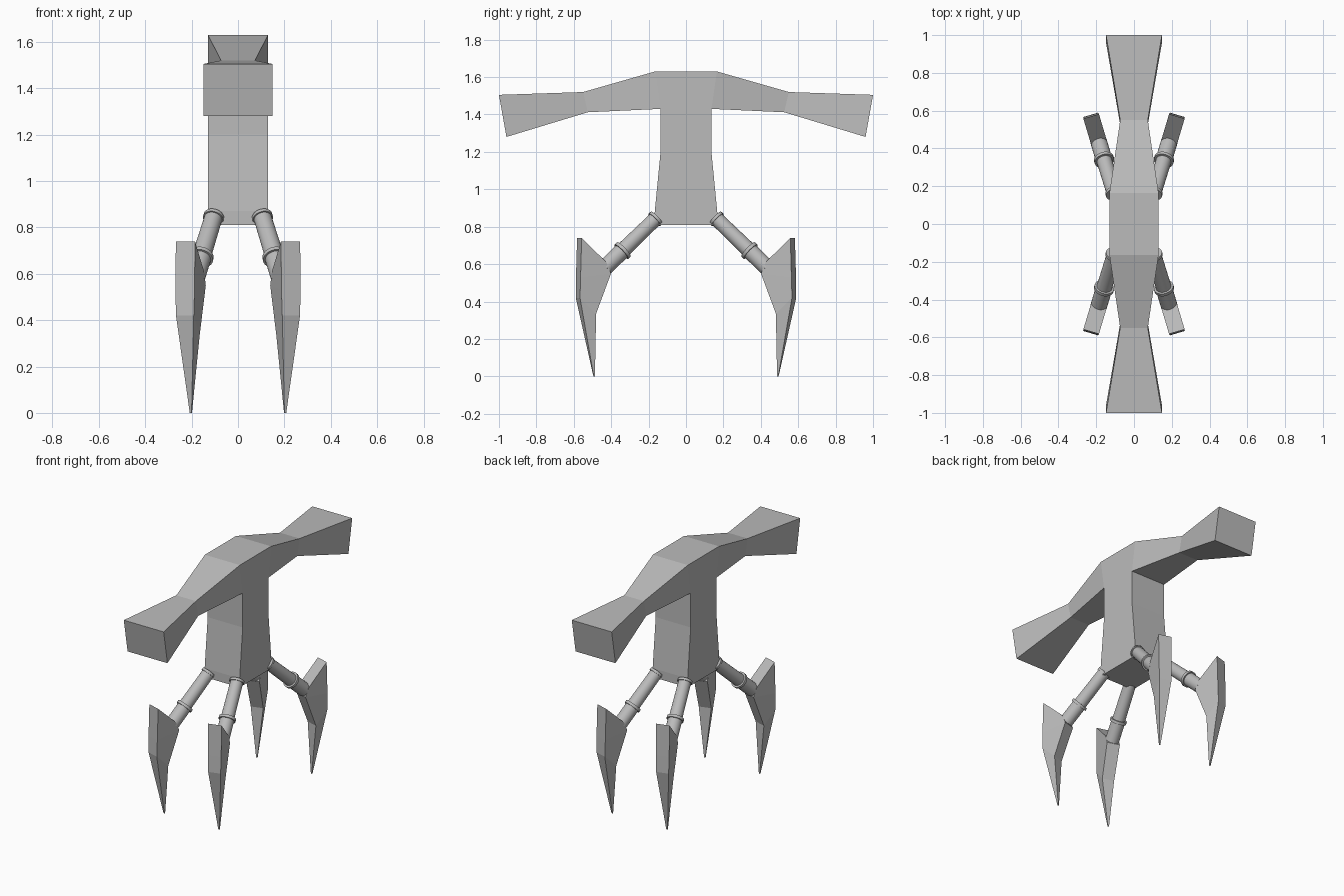
import bpy, bmesh, math
from mathutils import Vector, Matrix

if "Cube" in bpy.data.objects:
    bpy.data.objects.remove(bpy.data.objects["Cube"])

grey = bpy.data.materials.new("matte_grey")
grey.diffuse_color = (0.5, 0.5, 0.5, 1)
grey.use_nodes = True
grey.node_tree.nodes["Principled BSDF"].inputs["Base Color"].default_value = grey.diffuse_color


def make_object(name, bm, smooth=False):
    bmesh.ops.remove_doubles(bm, verts=bm.verts, dist=0.0002)
    bmesh.ops.recalc_face_normals(bm, faces=bm.faces)
    mesh = bpy.data.meshes.new(name)
    bm.to_mesh(mesh)
    bm.free()
    mesh.materials.append(grey)
    obj = bpy.data.objects.new(name, mesh)
    bpy.context.collection.objects.link(obj)
    if smooth:
        bpy.ops.object.select_all(action='DESELECT')
        obj.select_set(True)
        bpy.context.view_layer.objects.active = obj
        bpy.ops.object.shade_smooth_by_angle(angle=math.radians(40))
    return obj


def loft(bm, rings, cap_start=False, cap_end=False):
    """Join successive rings of points with quads."""
    loops = [[bm.verts.new(p) for p in ring] for ring in rings]
    n = len(loops[0])
    for a, b in zip(loops, loops[1:]):
        for i in range(n):
            j = (i + 1) % n
            bm.faces.new((a[i], a[j], b[j], b[i]))
    if cap_start:
        bm.faces.new(loops[0])
    if cap_end:
        bm.faces.new(loops[-1])


# Body: upright trunk with two flared, drooping arms
HALF = 0.13
bm = bmesh.new()
trunk = [(0.81, 0.168), (0.87, 0.168), (1.20, 0.136), (1.43, 0.136)]
loft(bm, [[(-HALF, -y, z), (HALF, -y, z), (HALF, y, z), (-HALF, y, z)]
          for z, y in trunk], cap_start=True)
# arm sections: top y, top z, bottom y, bottom z, half width
arm = [(0.165, 1.63, 0.136, 1.43, HALF),
       (0.55, 1.52, 0.525, 1.412, 0.073),
       (1.0, 1.505, 0.96, 1.28, 0.148)]
for s in (-1, 1):
    loft(bm, [[(-w, s * ty, tz), (w, s * ty, tz), (w, s * by, bz), (-w, s * by, bz)]
              for ty, tz, by, bz, w in arm], cap_end=True)
# middle of the head: top and two sides, open towards the trunk
ty, tz, by, bz, w = arm[0]
quads = [[(-w, -ty, tz), (w, -ty, tz), (w, ty, tz), (-w, ty, tz)]]
quads += [[(x, -ty, tz), (x, ty, tz), (x, by, bz), (x, -by, bz)] for x in (-w, w)]
for q in quads:
    bm.faces.new([bm.verts.new(p) for p in q])
make_object("body", bm)


# Legs: jointed round strut and a tapering claw at each corner
strut_profile = [(0, 0.0), (0, 0.045), (0.016, 0.045), (0.016, 0.039),
                 (0.250, 0.041), (0.250, 0.053), (0.268, 0.053),
                 (0.268, 0.044), (0.395, 0.044), (0.395, 0.0)]
SEG = 24
SLOPE = 0.297                       # sideways splay of each leg


def leg_x(y):
    return 0.105 + SLOPE * (y - 0.16)


start = Vector((leg_x(0.157), 0.157, 0.848))
end = Vector((leg_x(0.43), 0.43, 0.585))
turn = (end - start).to_track_quat('Z', 'Y').to_matrix().to_4x4()
place = Matrix.Translation(start) @ turn
side = Vector((1, -SLOPE, 0)).normalized()

# claw rows: outer y, outer z, inner y, inner z, half width
claw = [(0.570, 0.74, 0.568, 0.738, 0.043),
        (0.574, 0.60, 0.438, 0.61, 0.043),
        (0.576, 0.53, 0.413, 0.55, 0.043),
        (0.578, 0.42, 0.492, 0.335, 0.040),
        (0.494, 0.0, 0.488, 0.0, 0.004)]

for sx, xname in ((-1, "left"), (1, "right")):
    for sy, yname in ((-1, "front"), (1, "back")):
        mirror = Matrix.Diagonal((sx, sy, 1, 1))

        bm = bmesh.new()
        rings = [[place @ Vector((r * math.cos(i * math.tau / SEG),
                                  r * math.sin(i * math.tau / SEG), t))
                  for i in range(SEG)] for t, r in strut_profile[1:-1]]
        loft(bm, rings, True, True)
        bm.transform(mirror)
        make_object(f"strut_{yname}_{xname}", bm, smooth=True)

        bm = bmesh.new()
        rings = []
        for oy, oz, iy, iz, hw in claw:
            outer = Vector((leg_x(oy), oy, oz))
            inner = Vector((leg_x(iy), iy, iz))
            rings.append([outer - side * hw, outer + side * hw,
                          inner + side * hw, inner - side * hw])
        loft(bm, rings, True, True)
        bm.transform(mirror)
        make_object(f"claw_{yname}_{xname}", bm)
